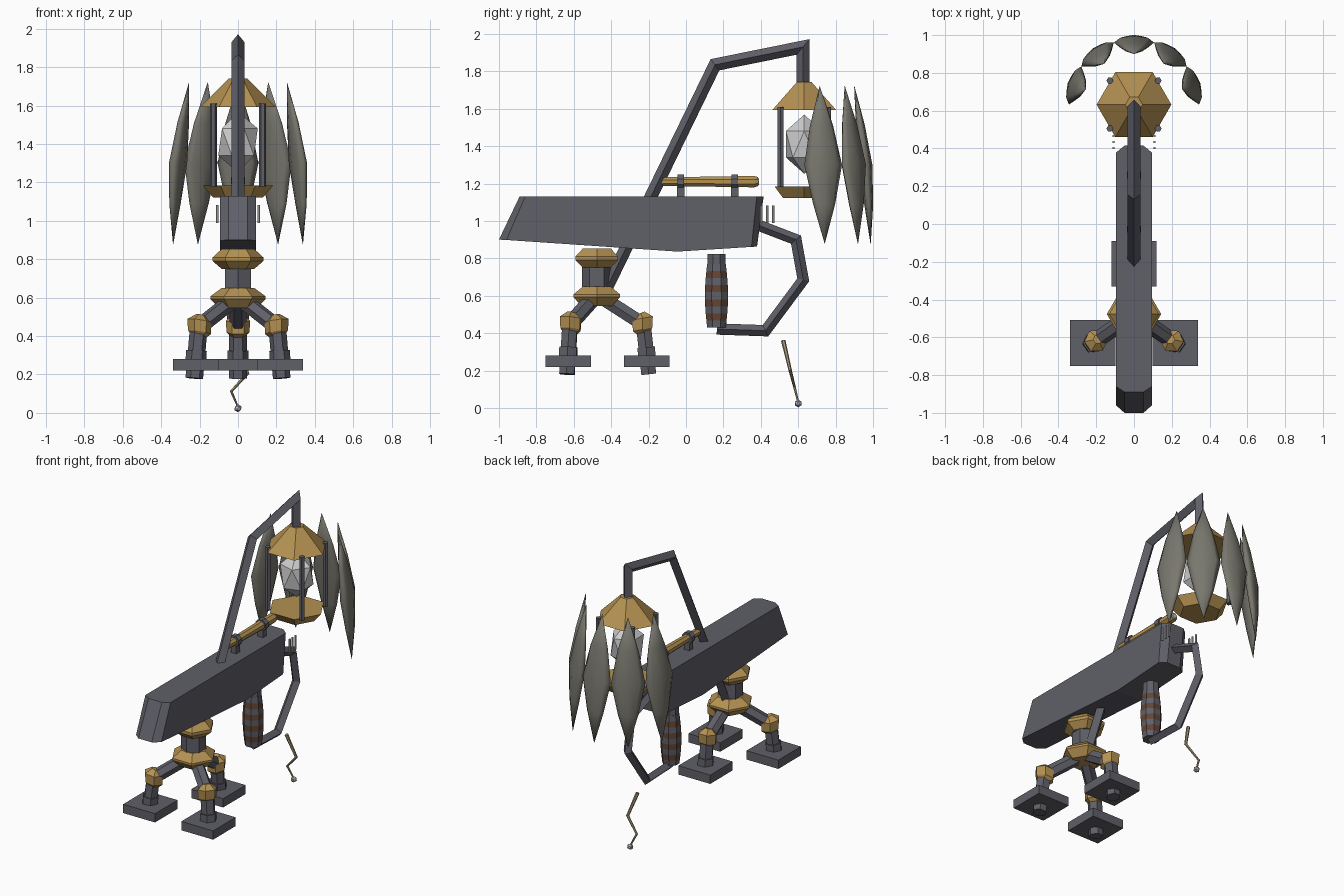
import bpy, bmesh, math
from mathutils import Vector as V

if "Cube" in bpy.data.objects:
    bpy.data.objects.remove(bpy.data.objects["Cube"])


def material(name, r, g, b):
    m = bpy.data.materials.new(name)
    m.diffuse_color = (r, g, b, 1)
    m.use_nodes = True
    m.node_tree.nodes["Principled BSDF"].inputs["Base Color"].default_value = m.diffuse_color
    return m


IRON = material("dark iron", 0.115, 0.115, 0.14)
GOLD = material("brass", 0.46, 0.285, 0.085)
PETAL = material("grey petal", 0.19, 0.185, 0.155)
CRYSTAL = material("pale crystal", 0.62, 0.62, 0.62)
BROWN = material("brown wrap", 0.125, 0.06, 0.035)
TAN = material("tan wood", 0.38, 0.31, 0.19)
STEEL = material("light steel", 0.5, 0.5, 0.52)


def finish(name, bm, mat, smooth=False):
    bmesh.ops.recalc_face_normals(bm, faces=bm.faces[:])
    for f in bm.faces:
        f.smooth = smooth
    me = bpy.data.meshes.new(name)
    bm.to_mesh(me)
    bm.free()
    me.materials.append(mat)
    ob = bpy.data.objects.new(name, me)
    bpy.context.collection.objects.link(ob)
    return ob


def loft(name, rings, mat, smooth=False):
    """Skin through equal-length rings of points and cap both ends."""
    bm = bmesh.new()
    rows = [[bm.verts.new(p) for p in ring] for ring in rings]
    n = len(rows[0])
    for a, b in zip(rows, rows[1:]):
        for i in range(n):
            bm.faces.new((a[i], a[(i + 1) % n], b[(i + 1) % n], b[i]))
    bm.faces.new(rows[0])
    bm.faces.new(rows[-1])
    return finish(name, bm, mat, smooth)


def sweep(name, pts, radii, sides, mat, ref=(1, 0, 0), smooth=False, phase=0):
    """Mitred sweep; radii are (across ref, along the other normal)."""
    pts = [V(p) for p in pts]
    ref = V(ref).normalized()
    rings = []
    for i, p in enumerate(pts):
        t0 = (p - pts[max(i - 1, 0)]).normalized()
        t1 = (pts[min(i + 1, len(pts) - 1)] - p).normalized()
        t = (t0 + t1).normalized()
        n = ref.cross(t).normalized()
        b = t.cross(n)
        mitre = 1 / max(t.dot(t1 if t1.length else t0), 0.5)
        rb, rn = radii[i] if isinstance(radii, list) else (radii, radii)
        ring = []
        for k in range(sides):
            a = phase + math.tau * k / sides
            ring.append(p + b * rb * math.cos(a) + n * rn * mitre * math.sin(a))
        rings.append(ring)
    return loft(name, rings, mat, smooth)


def lathe(name, profile, sides, mat, x=0, y=0, phase=0):
    """Stack of regular polygons from (radius, z) pairs."""
    return loft(name, [[(x + r * math.cos(phase + math.tau * k / sides),
                         y + r * math.sin(phase + math.tau * k / sides), z)
                        for k in range(sides)] for r, z in profile], mat)


def box(name, c, s, mat):
    x, y, z = (v / 2 for v in s)
    return loft(name, [[(c[0] + i * x, c[1] + j * y, c[2] + k * z)
                        for i, j in ((-1, -1), (1, -1), (1, 1), (-1, 1))] for k in (-1, 1)], mat)


def ico(name, c, s, mat, sub=1):
    bm = bmesh.new()
    bmesh.ops.create_icosphere(bm, subdivisions=sub, radius=1)
    for v in bm.verts:
        v.co = V([c[i] + v.co[i] * s[i] for i in range(3)])
    return finish(name, bm, mat)


# Main beam: sections (half width, top y, bottom y, bottom z)
sections = [(0.05, -0.89, -1.0, 0.90), (0.095, -0.86, -0.96, 0.898), (0.095, -0.045, -0.045, 0.836),
            (0.095, 0.378, 0.35, 0.861), (0.05, 0.415, 0.38, 0.863)]
loft("beam", [[(-w, yt, 1.13), (w, yt, 1.13), (w, yb, zb), (-w, yb, zb)]
              for w, yt, yb, zb in sections], IRON)

# Lantern arm and rear guard, square bars set on edge
sweep("lantern_arm", [(0, -0.445, 0.6), (0, 0.155, 1.835), (0, 0.625, 1.93), (0, 0.625, 1.73)],
      0.034, 4, IRON)
sweep("rear_guard", [(0, 0.34, 0.995), (0, 0.588, 0.9), (0, 0.627, 0.685), (0, 0.425, 0.413),
                     (0, 0.165, 0.422)], 0.03, 4, IRON)

# Tripod hub
HY = -0.477
lathe("hub_upper_ring", [(0.085, 0.75), (0.132, 0.79), (0.132, 0.81), (0.085, 0.853)], 6, GOLD, y=HY)
lathe("hub_post", [(0.078, 0.63), (0.078, 0.77)], 6, IRON, y=HY, phase=math.pi / 6)
lathe("hub_lower_ring", [(0.095, 0.545), (0.144, 0.593), (0.144, 0.607), (0.085, 0.65)], 6, GOLD, y=HY)

# Three legs with knees, ankles and square feet
for label, deg in (("back", 90), ("front_left", 215), ("front_right", 325)):
    a = math.radians(deg)
    d = V((math.cos(a), math.sin(a), 0))
    side = (-d.y, d.x, 0)

    def at(r, z):
        return V((0, HY, z)) + d * r

    sweep(label + "_thigh", [at(0.05, 0.575), at(0.245, 0.45)], 0.043, 6, IRON, side)
    k = at(0.245, 0.45)
    sweep(label + "_knee", [k + V((0, 0, 0.058)) - d * 0.01, k + V((0, 0, 0.03)), k - V((0, 0, 0.03)),
                            k - V((0, 0, 0.055)) + d * 0.01],
          [(0.025, 0.025), (0.063, 0.063), (0.06, 0.06), (0.035, 0.035)], 6, GOLD, side)
    sweep(label + "_shin", [at(0.25, 0.44), at(0.278, 0.18)], 0.046, 6, IRON, side)
    sweep(label + "_ankle", [at(0.264, 0.325), at(0.268, 0.27)], 0.054, 6, IRON, side)
    f = at(0.267, 0.25)
    box(label + "_foot", f, (0.24, 0.242, 0.06), IRON)

# Lantern
LY = 0.632
lathe("lantern_roof", [(0.198, 1.592), (0.046, 1.742)], 6, GOLD, y=LY)
lathe("lantern_base", [(0.13, 1.122), (0.182, 1.183)], 6, GOLD, y=LY)
for i, (sx, sy) in enumerate(((-1, -1), (1, -1), (1, 1), (-1, 1))):
    lathe(f"lantern_post_{i}", [(0.018, 1.18), (0.018, 1.61)], 6, IRON, sx * 0.128, LY + sy * 0.127)
ico("lantern_crystal", (0, LY, 1.41), (0.115, 0.115, 0.158), CRYSTAL)

# Curved shield of five leaf-shaped petals behind the lantern
for i in range(5):
    a = math.radians(18 + 36 * i)
    d = V((math.cos(a), math.sin(a), 0))
    path = [(0.268, 1.72), (0.3, 1.51), (0.328, 1.3), (0.345, 1.09), (0.355, 0.88)]
    size = [(0.001, 0.001), (0.065, 0.024), (0.106, 0.036), (0.062, 0.024), (0.001, 0.001)]
    sweep(f"petal_{i}", [V((0, LY, z)) + d * r for r, z in path], size, 8, PETAL,
          (-d.y, d.x, 0), smooth=True)

# Sighting tube on top of the beam
SZ = 1.21
sweep("sight_tube", [(0, -0.125, SZ), (0, 0.365, SZ), (0, 0.385, SZ)],
      [(0.025, 0.025), (0.033, 0.033), (0.026, 0.026)], 8, GOLD, phase=math.pi / 8)
sweep("sight_front_lens", [(0, -0.148, SZ), (0, -0.12, SZ)], [(0.008, 0.008), (0.022, 0.022)], 8, STEEL)
sweep("sight_rear_lens", [(0, 0.38, SZ), (0, 0.391, SZ)], [(0.024, 0.024), (0.016, 0.016)], 8, STEEL)
for label, y in (("front", -0.028), ("rear", 0.26)):
    sweep(f"sight_{label}_clamp", [(0, y - 0.018, SZ), (0, y + 0.018, SZ)], 0.04, 8, IRON,
          phase=math.pi / 8)
    box(f"sight_{label}_mount", (0, y, 1.155), (0.04, 0.04, 0.06), IRON)

# Small upright pins on both sides
for sx in (-1, 1):
    for j, y in enumerate((0.402, 0.434, 0.466)):
        lathe(f"pin_{'left' if sx < 0 else 'right'}_{j}", [(0.007, 0.99), (0.007, 1.083)], 6, STEEL,
              sx * 0.108, y)

# Wrapped grip with alternating bands
GY = 0.163
bands = 9
prof = [(0.054 + 0.013 * math.sin(math.pi * i / bands), 0.77 - 0.34 * i / bands) for i in range(bands + 1)]
grip = lathe("grip", prof, 8, IRON, y=GY, phase=math.pi / 8)
grip.data.materials.append(BROWN)
for p in grip.data.polygons:
    if abs(p.normal.z) < 0.7:
        p.material_index = int((0.77 - p.center.z) / 0.34 * bands) % 2
lathe("grip_collar", [(0.052, 0.76), (0.052, 0.822)], 8, IRON, y=GY, phase=math.pi / 8)

# Bent wand with a small ball at the lower end
sweep("bent_wand", [(0, 0.52, 0.36), (0.05, 0.556, 0.205), (-0.035, 0.58, 0.112), (0, 0.6, 0.03)],
      [(0.012, 0.012), (0.009, 0.009), (0.007, 0.007), (0.005, 0.005)], 6, TAN, (0, 1, 0))
ico("wand_ball", (0, 0.6, 0.024), (0.021, 0.021, 0.021), STEEL)
